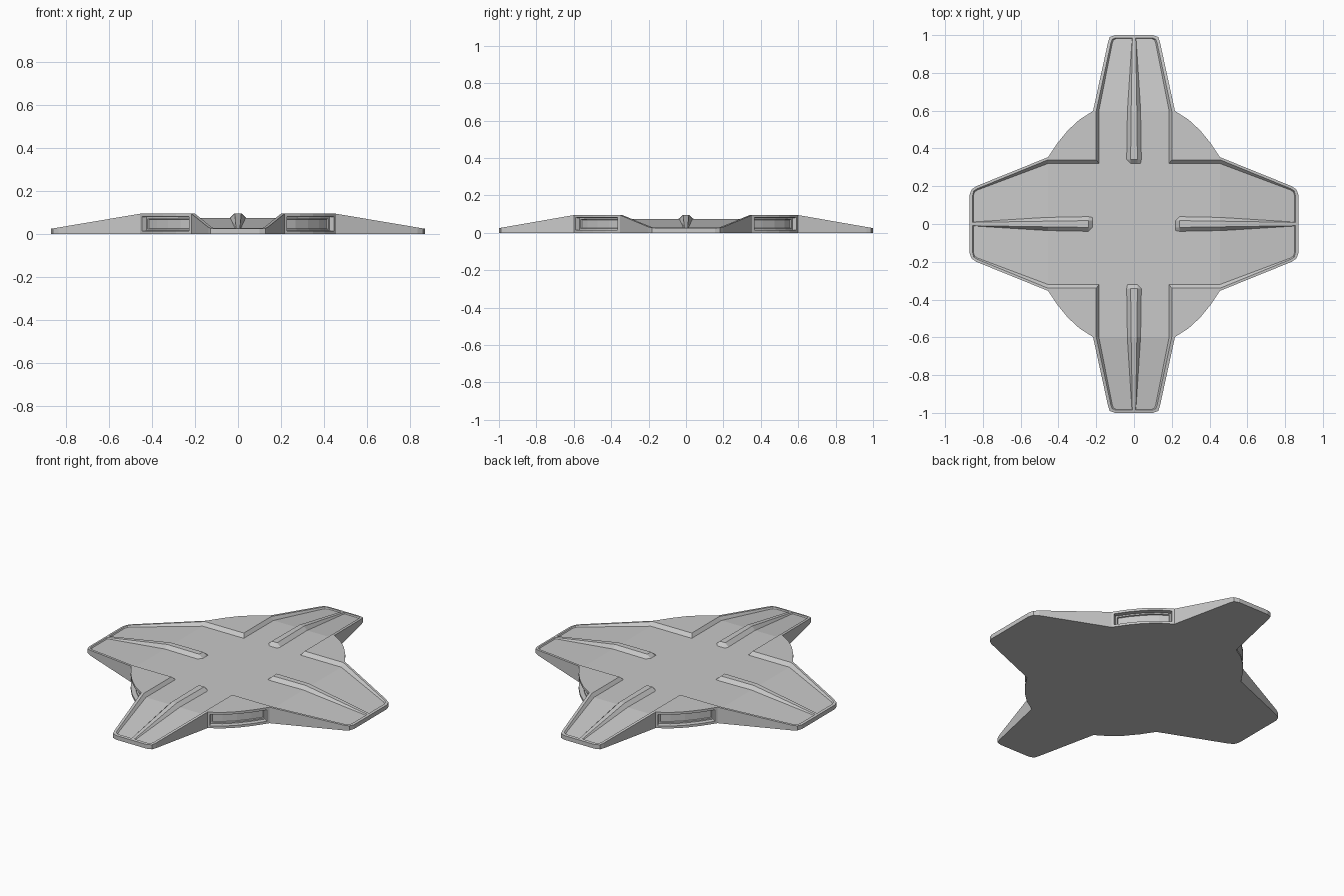
import bpy, bmesh, math
from mathutils import Vector, Matrix

cube = bpy.data.objects.get("Cube")
if cube:
    bpy.data.objects.remove(cube, do_unlink=True)

grey = bpy.data.materials.new("hull grey")
grey.use_nodes = True
COLOUR = (0.58, 0.58, 0.58, 1)
grey.diffuse_color = COLOUR
grey.node_tree.nodes["Principled BSDF"].inputs["Base Color"].default_value = COLOUR

TIP_X, TIP_Y = 0.87, 1.0        # arm reach
BREAK_X, BREAK_Y = 0.455, 0.598  # where the arms start to slope down


def drop(x, y):
    """0 on the flat middle, 1 at an arm tip."""
    return max(0, (x - BREAK_X) / (TIP_X - BREAK_X), (y - BREAK_Y) / (TIP_Y - BREAK_Y))


def rim_z(x, y):
    return 0.095 - 0.070 * drop(x, y)


def deck_z(x, y):
    return 0.075 - 0.057 * drop(x, y)


def finish(name, bm):
    mesh = bpy.data.meshes.new(name)
    bm.to_mesh(mesh)
    bm.free()
    mesh.materials.append(grey)
    obj = bpy.data.objects.new(name, mesh)
    bpy.context.collection.objects.link(obj)
    return obj


# One quarter of the plan, from the back arm tip round to the side arm tip
outline = [(0, 1), (.10, 1), (.128, .99), (.137, .965), (.217, .598),
           (.288, .553), (.349, .497), (.404, .43), (.455, .354),
           (.835, .2), (.86, .183), (.87, .155), (.87, 0)]
rim_inner = [(0, .985), (.098, .985), (.115, .978), (.122, .96), (.2, .598),
             (.2, .34), (.455, .34),
             (.83, .187), (.848, .175), (.855, .15), (.855, 0)]
deck_edge = [(0, .982), (.094, .982), (.109, .974), (.115, .957), (.186, .598),
             (.186, .32), (.455, .32),
             (.826, .181), (.844, .171), (.851, .148), (.851, 0)]

# Landing pad body: walls, raised rim, bevel, recessed deck, underside
bm = bmesh.new()


def points(plan, height):
    return [bm.verts.new((x, y, height(x, y))) for x, y in plan]


def face(verts, facing):
    f = bm.faces.new(verts)
    f.normal_update()
    if f.normal.dot(Vector(facing)) < 0:
        f.normal_flip()
    return f


UP, DOWN = (0, 0, 1), (0, 0, -1)
foot = points(outline, lambda x, y: 0)
top = points(outline, rim_z)
inner = points(rim_inner, rim_z)
deck = points(deck_edge, deck_z)
centre, mid_y, break_y, mid_x, break_x = points(
    [(0, 0), (0, .32), (0, BREAK_Y), (.186, 0), (BREAK_X, 0)], deck_z)

walls = []
for i in range(len(outline) - 1):
    a, b = outline[i], outline[i + 1]
    out = (a[1] - b[1], b[0] - a[0], 0)
    walls.append(face([foot[i], foot[i + 1], top[i + 1], top[i]], out))
for i in range(4):
    face([top[i], top[i + 1], inner[i + 1], inner[i]], UP)
    face([top[8 + i], top[9 + i], inner[7 + i], inner[6 + i]], UP)
face(top[4:9] + [inner[6], inner[5], inner[4]], UP)
for i in range(len(inner) - 1):
    face([inner[i], inner[i + 1], deck[i + 1], deck[i]], UP)
face([centre, mid_x, deck[5], mid_y], UP)
face([mid_y, deck[5], deck[4], break_y], UP)
face([mid_x, break_x, deck[6], deck[5]], UP)
face([break_y] + deck[4::-1], UP)
face([break_x] + deck[6:], UP)
face([bm.verts.new((0, 0, 0))] + foot, DOWN)

# Recessed service ports in the curved corner walls
ports = walls[4:8]
bmesh.ops.inset_region(bm, faces=ports, thickness=0.014, depth=0, use_even_offset=True)
bmesh.ops.inset_region(bm, faces=ports, thickness=0.002, depth=-0.025, use_even_offset=True)
bmesh.ops.inset_region(bm, faces=ports, thickness=0.008, depth=0, use_even_offset=True)
bmesh.ops.inset_region(bm, faces=ports, thickness=0.002, depth=-0.008, use_even_offset=True)

body = finish("pad_body", bm)
mirror = body.modifiers.new("quarters", 'MIRROR')
mirror.use_axis = (True, True, False)
mirror.merge_threshold = 0.0005


# Tapered spine along the middle of each arm
def spine(name, angle, start, knee, end, tip):
    def drop_at(r):
        return max(0, (r - knee) / (tip - knee))
    # distance along the arm, base half width, top half width, raised or not
    stations = [(start, .036, .018, False), (start + .022, .040, .018, True),
                (knee, .036, .015, True), (end, .011, .009, True)]
    bm = bmesh.new()
    rings = []
    for r, base, crest, raised in stations:
        low = 0.074 - 0.057 * drop_at(r)
        high = 0.095 - 0.070 * drop_at(r) if raised else low + 0.001
        rings.append([bm.verts.new((r, s, z)) for s, z in
                      ((-base, low), (-crest, high), (crest, high), (base, low))])
    for a, b in zip(rings, rings[1:]):
        for i in range(4):
            j = (i + 1) % 4
            bm.faces.new((a[i], a[j], b[j], b[i]))
    bm.faces.new(rings[0])
    bm.faces.new(rings[-1])
    bmesh.ops.recalc_face_normals(bm, faces=bm.faces)
    bm.transform(Matrix.Rotation(angle, 4, 'Z'))
    finish(name, bm)


for i, side in enumerate(("left", "back", "right", "front")):
    if i % 2:
        spine(side + "_spine", i * math.pi / 2, .32, BREAK_Y, .986, TIP_Y)
    else:
        spine(side + "_spine", i * math.pi / 2, .22, BREAK_X, .856, TIP_X)
